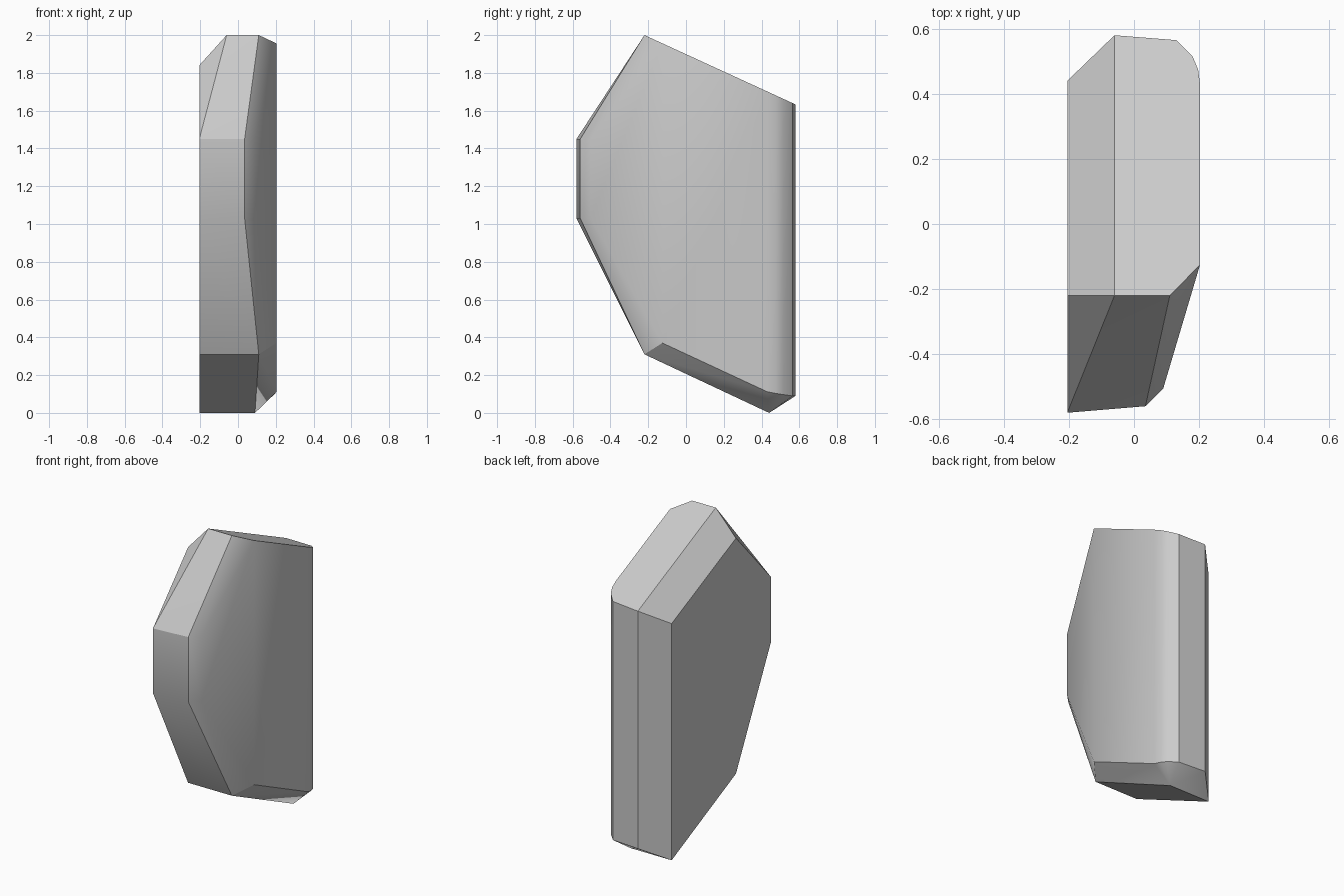
import bpy
import bmesh
import math

cube = bpy.data.objects.get("Cube")
if cube:
    bpy.data.objects.remove(cube, do_unlink=True)


def make_material(name, colour):
    mat = bpy.data.materials.new(name)
    mat.use_nodes = True
    mat.diffuse_color = colour
    mat.node_tree.nodes["Principled BSDF"].inputs["Base Color"].default_value = colour
    return mat


def roof(y, drop=0.0):
    """Height of the sloping top at depth y."""
    return 2.0 - drop - 0.459 * (y + 0.22)


LEFT, RIGHT = 0.203, -0.205   # side planes
RIDGE = -0.22                 # depth of the highest edge
CHAMFER_X, DROP = -0.06, 0.16  # chamfer along the top right edge

# Corner posts of the block: x, y, lower end, upper end
posts = [
    # narrow front
    (RIGHT, -0.58, 1.03, 1.45),
    (0.035, -0.56, 1.03, 1.45),
    (0.09, -0.505, 1.03, 1.45),
    # ridge line
    (RIGHT, RIDGE, 0.31, roof(RIDGE, DROP)),
    (0.11, RIDGE, 0.31, roof(RIDGE)),
    (LEFT, -0.125, 0.37, roof(-0.125)),
    # back, with a chamfer on the right
    (RIGHT, 0.44, 0.0, roof(0.44, DROP)),
    (CHAMFER_X, 0.58, 0.09, roof(0.58)),
]
# rounded back left corner
for x, y, low in [(0.13, 0.565, 0.09), (0.18, 0.515, 0.097),
                  (0.197, 0.475, 0.103), (LEFT, 0.43, 0.112)]:
    posts.append((x, y, low, roof(y)))

corners = [(x, y, z) for x, y, low, high in posts for z in (low, high)]
corners.append((CHAMFER_X, RIDGE, roof(RIDGE)))  # top chamfer corner
corners.append((0.09, 0.44, 0.0))                # bottom chamfer corner

# Wrap the corners into one faceted solid and merge flat triangles
bm = bmesh.new()
for corner in corners:
    bm.verts.new(corner)
hull = bmesh.ops.convex_hull(bm, input=bm.verts)
spare = [v for v in bm.verts if not v.link_faces]
bmesh.ops.delete(bm, geom=spare, context="VERTS")
bmesh.ops.dissolve_limit(bm, angle_limit=math.radians(1.5),
                         verts=bm.verts, edges=bm.edges)
bmesh.ops.recalc_face_normals(bm, faces=bm.faces)

mesh = bpy.data.meshes.new("faceted_block")
bm.to_mesh(mesh)
bm.free()
block = bpy.data.objects.new("faceted_block", mesh)
bpy.context.collection.objects.link(block)
mesh.materials.append(make_material("plain_grey", (0.6, 0.6, 0.6, 1.0)))

# Soften shallow edges, keep the others crisp
bpy.ops.object.select_all(action="DESELECT")
block.select_set(True)
bpy.context.view_layer.objects.active = block
bpy.ops.object.shade_smooth_by_angle(angle=math.radians(30))
